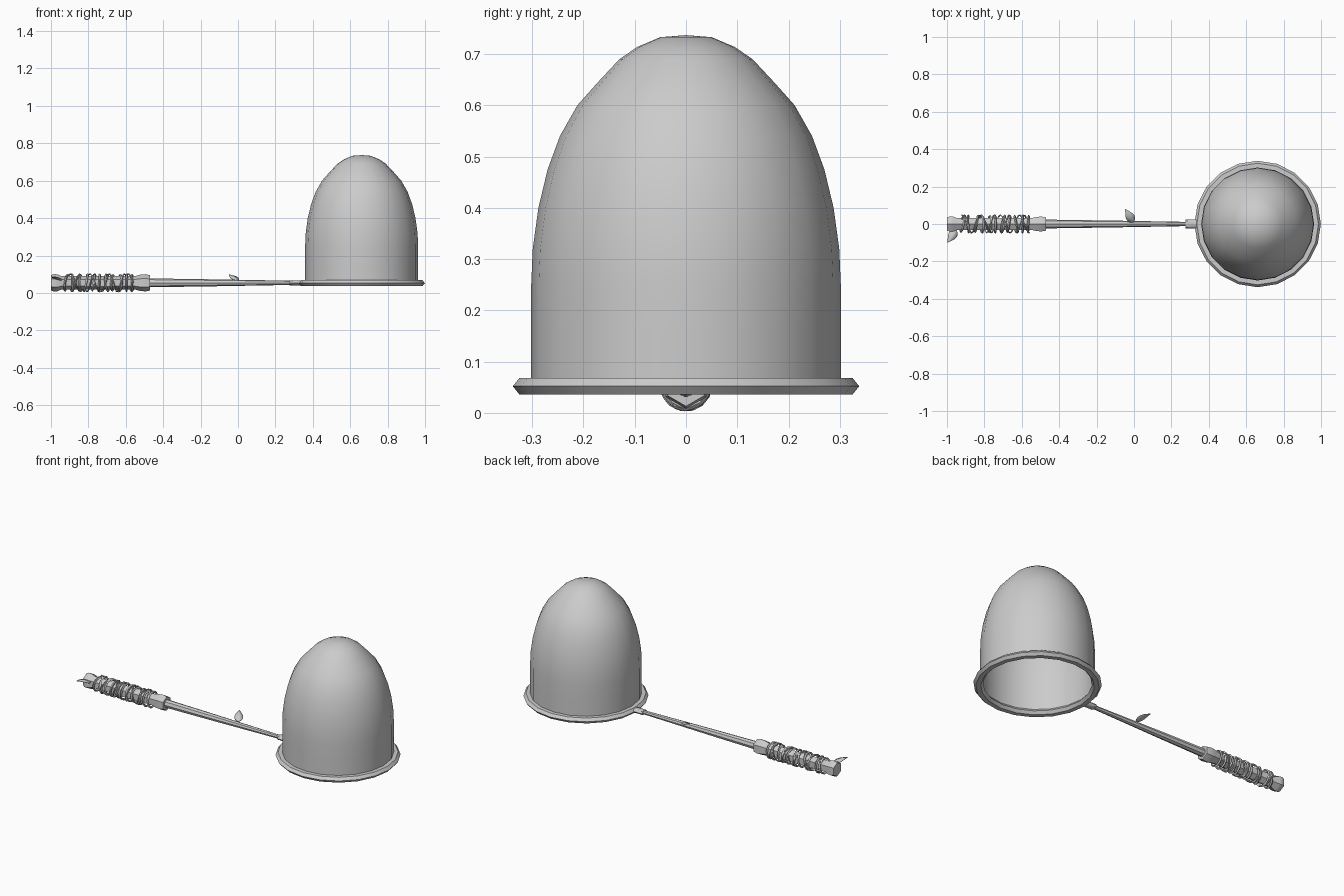
import bpy, bmesh, math, random
from mathutils import Matrix, Vector

random.seed(4)
if "Cube" in bpy.data.objects:
    bpy.data.objects.remove(bpy.data.objects["Cube"])

grey = bpy.data.materials.new("plain grey")
grey.use_nodes = True
GREY = (0.6, 0.6, 0.6, 1)
grey.diffuse_color = GREY
grey.node_tree.nodes["Principled BSDF"].inputs["Base Color"].default_value = GREY

AXIS_Z = 0.054   # height of the handle axis
NET_X = 0.661    # centre of the net


def finish(name, bm, angle=40):
    bmesh.ops.recalc_face_normals(bm, faces=bm.faces)
    mesh = bpy.data.meshes.new(name)
    bm.to_mesh(mesh)
    bm.free()
    obj = bpy.data.objects.new(name, mesh)
    bpy.context.collection.objects.link(obj)
    mesh.materials.append(grey)
    bpy.ops.object.select_all(action='DESELECT')
    obj.select_set(True)
    bpy.context.view_layer.objects.active = obj
    bpy.ops.object.shade_smooth_by_angle(angle=math.radians(angle))
    return obj


def lathe(name, profile, sides, matrix, closed=False, angle=40):
    """Turn (radius, height) points about z, then place with matrix."""
    bm = bmesh.new()
    rings = []
    for r, h in profile:
        rings.append([bm.verts.new((r * math.cos(a), r * math.sin(a), h))
                      for a in (2 * math.pi * i / sides for i in range(sides))])
    pairs = list(zip(rings, rings[1:]))
    if closed:
        pairs.append((rings[-1], rings[0]))
    for low, high in pairs:
        for i in range(sides):
            j = (i + 1) % sides
            bm.faces.new((low[i], low[j], high[j], high[i]))
    bmesh.ops.remove_doubles(bm, verts=bm.verts, dist=1e-5)
    bmesh.ops.transform(bm, matrix=matrix, verts=bm.verts)
    return finish(name, bm, angle)


at_net = Matrix.Translation((NET_X, 0, 0))
along_x = Matrix.Translation((0, 0, AXIS_Z)) @ Matrix.Rotation(math.pi / 2, 4, 'Y')

# Domed net bag
lathe("net_bag", [(.302, .052), (.302, .16), (.302, .25), (.299, .32), (.288, .4),
                  (.27, .475), (.246, .54), (.212, .6), (.172, .645), (.13, .69),
                  (.095, .714), (.05, .733), (0, .737)], 20, at_net, angle=60)

# Hoop with a six-sided cross-section
hoop = [(.312 + .026 * math.cos(k * math.pi / 3), .052 + .0185 * math.sin(k * math.pi / 3))
        for k in range(6)]
lathe("hoop", hoop, 20, at_net, closed=True, angle=30)

# Tapered rod and the flat socket that meets the hoop
lathe("rod", [(0, -.5), (.024, -.5), (.019, -.15), (.011, .3), (0, .3)], 8, along_x)
lathe("socket", [(0, .275), (.024, .275), (.024, .33), (.018, .345), (0, .345)], 8,
      Matrix.Translation((0, 0, AXIS_Z)) @ Matrix.Diagonal((1, 1, .55, 1))
      @ Matrix.Rotation(math.pi / 2, 4, 'Y'))

# Grip with a flared pommel and collar
lathe("grip", [(0, -1), (.04, -1), (.047, -.985), (.045, -.965), (.036, -.945),
               (.037, -.75), (.036, -.55), (.043, -.525), (.046, -.495),
               (.041, -.47), (0, -.47)], 6, along_x, angle=45)


def cord(name, points, radius, cyclic=False):
    curve = bpy.data.curves.new(name, 'CURVE')
    curve.dimensions = '3D'
    curve.bevel_depth = radius
    curve.bevel_resolution = 0
    curve.use_fill_caps = True
    spline = curve.splines.new('POLY')
    spline.points.add(len(points) - 1)
    for p, co in zip(spline.points, points):
        p.co = (*co, 1)
    spline.use_cyclic_u = cyclic
    temp = bpy.data.objects.new(name + "_path", curve)
    bpy.context.collection.objects.link(temp)
    bpy.context.view_layer.update()
    mesh = temp.to_mesh()
    bm = bmesh.new()
    bm.from_mesh(mesh)
    temp.to_mesh_clear()
    bpy.data.objects.remove(temp)
    finish(name, bm, 60)


def around(x, a, r):
    return (x, r * math.cos(a), AXIS_Z + r * math.sin(a))


# Twine loops, each leaning a little differently
LOOPS = 11
for n in range(LOOPS):
    x = -.915 + n * .035 + random.uniform(-.006, .006)
    lean = random.uniform(-.012, .012)
    turn = random.uniform(0, 6)
    r = random.uniform(.041, .046)
    cord(f"twine_loop_{n + 1}",
         [around(x + lean * math.cos(a + turn), a, r)
          for a in (2 * math.pi * i / 14 for i in range(14))], .006, True)

# Loose strands winding the other way over the loops
for n, turns in enumerate((3.5, -4.5)):
    cord(f"twine_strand_{n + 1}",
         [around(-.92 + .36 * t, 2 * math.pi * turns * t + n, .047)
          for t in (i / 60 for i in range(61))], .004)


def leaf(name, base, tip, width, bulge):
    """Curved teardrop blade from base to tip."""
    base, tip = Vector(base), Vector(tip)
    side = (tip - base).cross(Vector((0, 0, 1))).normalized()
    up = side.cross(tip - base).normalized()
    bm = bmesh.new()
    rows = []
    steps = 8
    for i in range(steps + 1):
        t = i / steps
        half = width * math.sin(math.pi * t ** .7) if 0 < i < steps else .0005
        mid = base.lerp(tip, t) + up * bulge * math.sin(math.pi * t)
        rows.append([bm.verts.new(mid + side * half * s - up * abs(s) * half * .2)
                     for s in (-1, 0, 1)])
    for a, b in zip(rows, rows[1:]):
        for k in range(2):
            bm.faces.new((a[k], a[k + 1], b[k + 1], b[k]))
    obj = finish(name, bm, 60)
    mod = obj.modifiers.new("thickness", 'SOLIDIFY')
    mod.thickness = .003


# Leaf sprouting from the rod, and one at the pommel
leaf("rod_leaf", (-.003, .008, .068), (-.047, .08, .098), .024, .008)
leaf("pommel_leaf", (-.95, -.03, .068), (-.997, -.1, .088), .024, .008)
